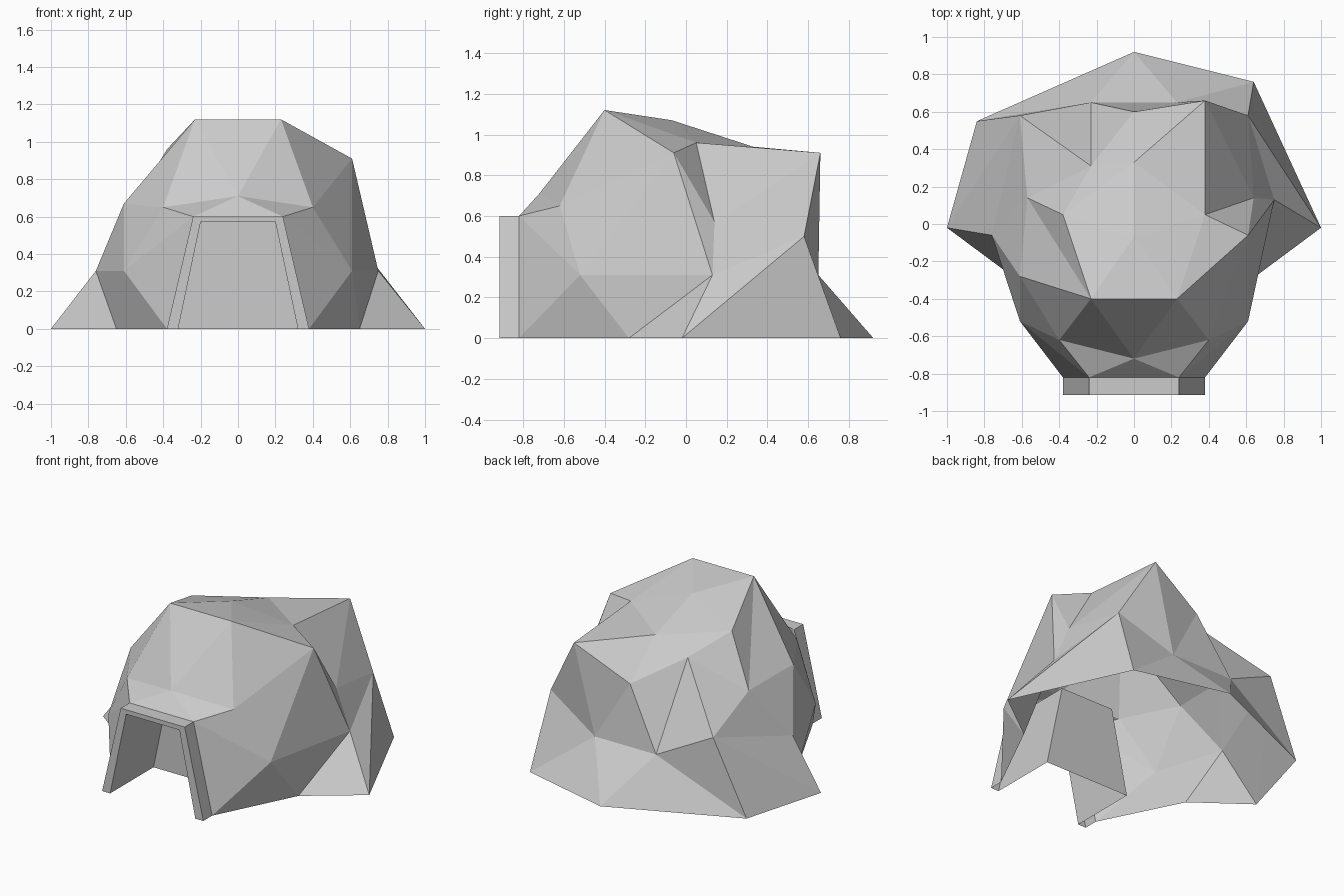
import bpy
from mathutils import Vector

if "Cube" in bpy.data.objects:
    bpy.data.objects.remove(bpy.data.objects["Cube"])

CENTRE = Vector((0, 0.0, 0.25))

# Corner points: lower case = right half, upper case = its mirror on the left
corners = {
    'a': (.23, -.40, 1.12), 'd': (.40, -.62, .65), 'e': (.24, -.82, .60),
    'f': (.38, -.82, 0), 'g': (.61, -.52, .31), 'h': (.65, -.28, 0),
    'b': (.61, -.06, .91), 'i': (.75, .13, .31), 'j': (1, -.02, 0),
    'k': (.38, .05, .96), 'm': (.64, .14, .57), 'n': (.61, .58, .50),
    'q': (.38, .66, .91), 's': (.23, .65, .31), 'p': (.64, .76, 0)}
P = {}
for key, (x, y, z) in corners.items():
    P[key] = Vector((x, y, z))
    P[key.upper()] = Vector((-x, y, z))
# Left side corners that break the symmetry, then points on the centre line
P.update({'B': Vector((-.61, -.28, .67)), 'I': Vector((-.76, -.06, .31)),
          'M': Vector((-.57, .14, .64)), 'Q': Vector((-.23, .31, .84)),
          'P': Vector((-.84, .55, 0)),
          'c': Vector((0, -.72, .71)), 't': Vector((0, -.07, 1.07)),
          'u': Vector((0, .33, .94)), 'r': Vector((0, .60, .71)),
          'o': Vector((0, .92, 0))})


def make(name, verts, faces):
    me = bpy.data.meshes.new(name)
    me.from_pydata([tuple(v) for v in verts], [], faces)
    me.update()
    ob = bpy.data.objects.new(name, me)
    bpy.context.collection.objects.link(ob)
    return ob


def facets(name, both="", single=""):
    """Flat facets named by corner letters; 'both' is repeated on the left."""
    words = both.split() + single.split()
    for w in both.split():
        words.append(''.join(ch.upper() if ch.upper() in P else ch for ch in w))
    keys = sorted(set(''.join(words)))
    faces = []
    for w in words:
        a, b, c = (P[ch] for ch in w)
        if (b - a).cross(c - a).dot((a + b + c) / 3 - CENTRE) < 0:
            w = w[::-1]
        faces.append([keys.index(ch) for ch in w])
    return make(name, [P[k] for k in keys], faces)


# Front wall with the brow over the doorway
facets("front_wall", both="acd cde edg egf", single="aAc ceE")
# Side walls around to the spread feet
facets("side_wall", both="adb dgb gbi gih ghf ihj bmi min inj njp")
# Roof cap, with the lower dip on the back left
facets("roof", both="tak kut kqu uqr kqm mqn",
       single="abk bkm AKM ABM aAt")
# Back wall
facets("back_wall", both="qrs qsn sop snp", single="rsS sSo")


# Door frame and recess: three-sided arches bridged from front to back
def arch(bottom, top, height, y):
    return [(-bottom, y, 0), (-top, y, height), (top, y, height), (bottom, y, 0)]


rings = [arch(.38, .24, .60, -.82), arch(.38, .24, .60, -.915),
         arch(.32, .20, .57, -.915), arch(.32, .20, .57, -.45)]


def bridge(name, loops, cap=False):
    verts = [v for loop in loops for v in loop]
    faces = [(4 * r + s, 4 * r + s + 1, 4 * r + s + 5, 4 * r + s + 4)
             for r in range(len(loops) - 1) for s in range(3)]
    if cap:
        n = 4 * (len(loops) - 1)
        faces.append((n, n + 1, n + 2, n + 3))
    return make(name, verts, faces)


bridge("door_frame", rings[:3])
bridge("door_recess", rings[2:], cap=True)
